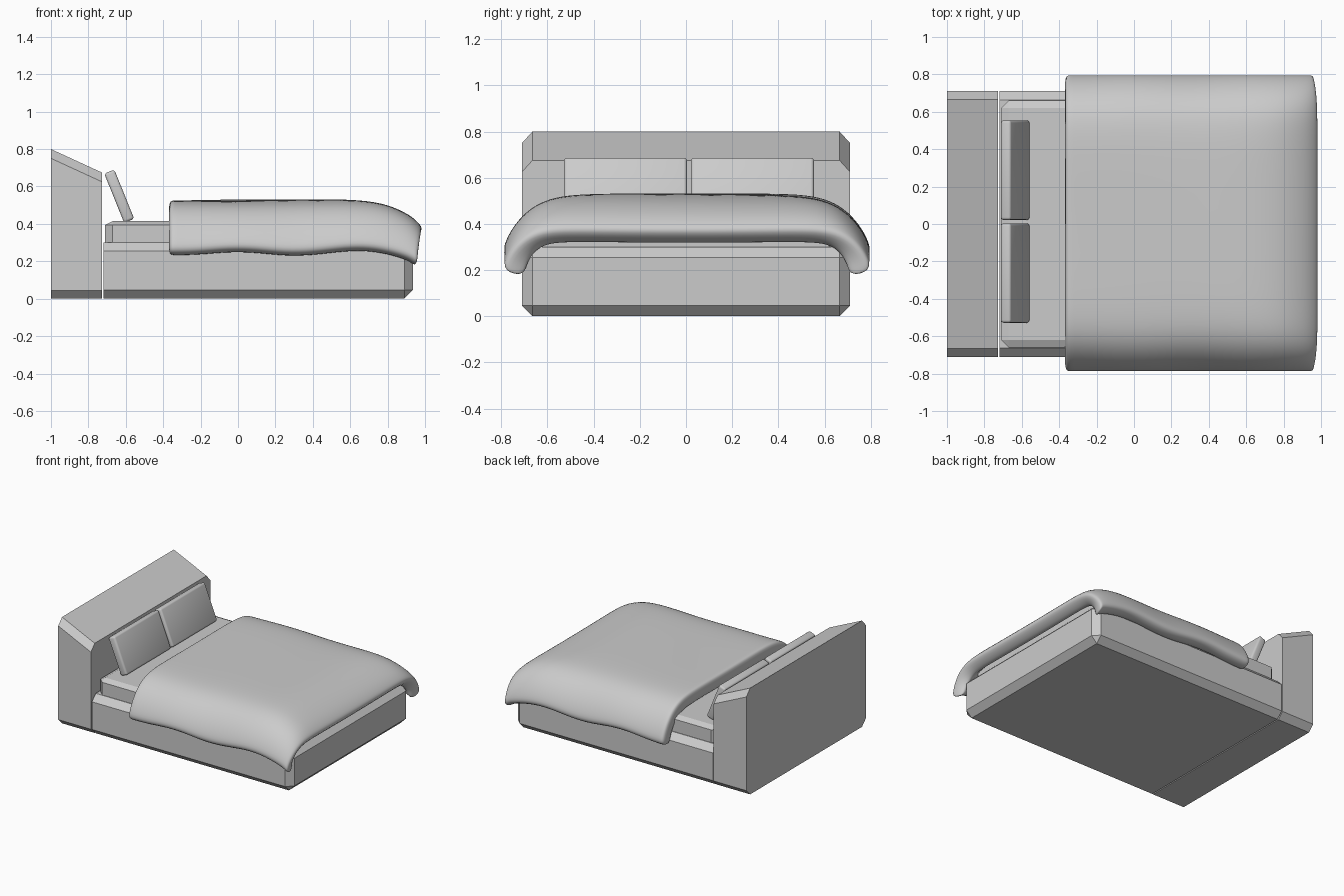
import bpy, bmesh, math
from mathutils import Matrix

if "Cube" in bpy.data.objects:
    bpy.data.objects.remove(bpy.data.objects["Cube"])


def finish(bm, name, smooth=None):
    bmesh.ops.recalc_face_normals(bm, faces=bm.faces)
    me = bpy.data.meshes.new(name)
    bm.to_mesh(me)
    bm.free()
    ob = bpy.data.objects.new(name, me)
    bpy.context.collection.objects.link(ob)
    if smooth:
        bpy.ops.object.select_all(action='DESELECT')
        ob.select_set(True)
        bpy.context.view_layer.objects.active = ob
        bpy.ops.object.shade_smooth_by_angle(angle=math.radians(smooth))
    return ob


def box(lo, hi):
    bm = bmesh.new()
    bmesh.ops.create_cube(bm, size=1)
    for v in bm.verts:
        for i in range(3):
            v.co[i] = lo[i] if v.co[i] < 0 else hi[i]
    return bm


def chamfer(bm, width, keep=lambda e: True, segments=1):
    bmesh.ops.bevel(bm, geom=[e for e in bm.edges if keep(e)], offset=width,
                    segments=segments, profile=0.5, affect='EDGES')


# headboard: slanted top, chamfers running front to back
bm = box((-1, -.71, 0), (-.728, .71, .8))
for v in bm.verts:
    if v.co.x > -.9 and v.co.z > .5:
        v.co.z = .675
chamfer(bm, .045, lambda e: abs(e.verts[0].co.x - e.verts[1].co.x) > .1)
finish(bm, "headboard")

# bed base: chamfered everywhere except against the headboard
bm = box((-.72, -.71, 0), (.935, .71, .30))
chamfer(bm, .046, lambda e: max(v.co.x for v in e.verts) > 0)
finish(bm, "bed_base")

# mattress: shallow chamfer on top
bm = box((-.71, -.66, 0), (.87, .66, .30))
chamfer(bm, .04)
for v in bm.verts:
    v.co.z = .265 + v.co.z * .5
finish(bm, "mattress")

# two pillows leaning on the headboard
for name, y in (("pillow_left", -.262), ("pillow_right", .288)):
    bm = box((-.029, -.266, -.142), (.029, .266, .142))
    chamfer(bm, .014, segments=3)
    bm.transform(Matrix.Translation((-.635, y, .548)) @ Matrix.Rotation(math.radians(-22), 4, 'Y'))
    finish(bm, name, 40)

# duvet: a draped sheet, (position, drop) profiles along and across the bed
along = [(-.37, 0), (-.34, 0), (-.2, 0), (-.05, 0), (.1, 0), (.25, 0), (.4, 0), (.58, .0),
         (.7, .008), (.8, .028), (.89, .07), (.93, .105), (.955, .14)]
half = [(.16, 0), (.32, 0), (.48, .003), (.58, .018), (.65, .055), (.705, .115),
        (.74, .18), (.752, .235)]
across = [(-y, d) for y, d in reversed(half)] + [(0, 0)] + half
bm = bmesh.new()
rows = []
for x, dx in along:
    row = []
    for y, dy in across:
        wave = 1 + .06 * math.cos(2 * math.pi * (x + .3) / .62)
        drop = ((dy * wave) ** 1.6 + dx ** 1.6) ** (1 / 1.6)
        ripple = .004 * math.sin(5 * x + 3 * y)
        row.append(bm.verts.new((x, y + .004, .478 - drop + ripple)))
    rows.append(row)
for a, b in zip(rows, rows[1:]):
    for i in range(len(a) - 1):
        bm.faces.new((a[i], b[i], b[i + 1], a[i + 1]))
duvet = finish(bm, "duvet", 180)
solid = duvet.modifiers.new("thickness", 'SOLIDIFY')
solid.thickness = .1
solid.offset = 0
sub = duvet.modifiers.new("soften", 'SUBSURF')
sub.levels = sub.render_levels = 2
